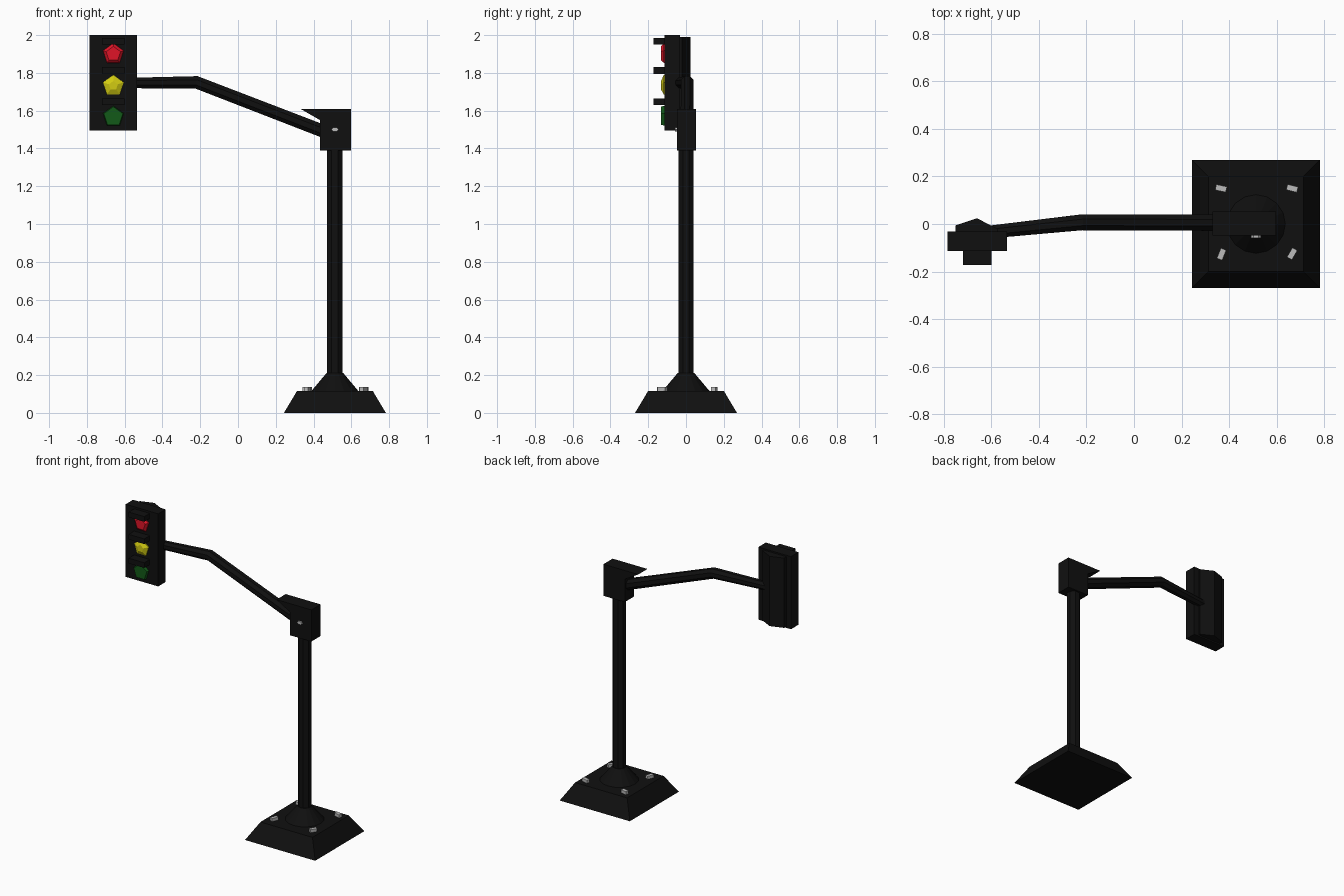
import bpy, bmesh, math
from mathutils import Vector

if "Cube" in bpy.data.objects:
    bpy.data.objects.remove(bpy.data.objects["Cube"])


def material(name, rgb):
    m = bpy.data.materials.new(name)
    m.diffuse_color = (*rgb, 1)
    m.use_nodes = True
    m.node_tree.nodes["Principled BSDF"].inputs["Base Color"].default_value = m.diffuse_color
    return m


BLACK = material("black", (0.005, 0.005, 0.005))
RED = material("red", (0.74, 0.007, 0.02))
YELLOW = material("yellow", (0.65, 0.6, 0.006))
GREEN = material("green", (0.006, 0.1, 0.009))
STEEL = material("steel", (0.5, 0.5, 0.5))
X, Y, Z = Vector((1, 0, 0)), Vector((0, 1, 0)), Vector((0, 0, 1))


def ring(c, r, n, u=X, v=Y, phase=0.0):
    """Regular polygon around c in the plane of u and v."""
    return [Vector(c) + r * (math.cos(a) * u + math.sin(a) * v)
            for a in (phase + 2 * math.pi * i / n for i in range(n))]


def loft(name, rings, mat):
    """Closed flat-shaded solid through matching rings."""
    bm = bmesh.new()
    rows = [[bm.verts.new(p) for p in r] for r in rings]
    n = len(rows[0])
    for a, b in zip(rows, rows[1:]):
        for i in range(n):
            j = (i + 1) % n
            bm.faces.new((a[i], a[j], b[j], b[i]))
    bm.faces.new(rows[0])
    bm.faces.new(rows[-1])
    bmesh.ops.recalc_face_normals(bm, faces=bm.faces)
    me = bpy.data.meshes.new(name)
    bm.to_mesh(me)
    bm.free()
    me.materials.append(mat)
    ob = bpy.data.objects.new(name, me)
    bpy.context.collection.objects.link(ob)
    return ob


def box(name, lo, hi, mat):
    (x0, y0, z0), (x1, y1, z1) = lo, hi
    return loft(name, [[(x0, y0, z), (x1, y0, z), (x1, y1, z), (x0, y1, z)]
                       for z in (z0, z1)], mat)


PX = 0.513   # post centre
HX = -0.66   # signal head centre
S2 = math.sqrt(2)

# Base: tapered square foot and round collar
loft("base_foot", [ring((PX, 0, z), h * S2, 4, phase=math.pi / 4)
                   for z, h in ((0, 0.27), (0.117, 0.2))], BLACK)
loft("base_collar", [ring((PX, 0, z), r, 16)
                     for z, r in ((0.115, 0.125), (0.21, 0.045))], BLACK)

# Base bolts, each turned a little differently
for i, (x, y, deg) in enumerate(((0.366, 0.15, -12), (0.665, 0.15, -14),
                                 (0.368, -0.127, 68), (0.665, -0.125, 60))):
    b = box("base_bolt_%d" % i, (-0.023, -0.012, 0), (0.023, 0.012, 0.026), STEEL)
    b.location = (x, y, 0.112)
    b.rotation_euler.z = math.radians(deg)

# Post
loft("post", [ring((PX, 0, z), 0.044, 8, phase=math.pi / 8)
              for z in (0.2, 1.4)], BLACK)

# Connector block with a pointed lip over the arm
profile = ((0.33, 1.61), (0.598, 1.61), (0.598, 1.39), (0.434, 1.39), (0.434, 1.55))
loft("connector", [[(x, y, z) for x, z in profile] for y in (-0.048, 0.053)], BLACK)
loft("connector_bolt", [[p for p in ring((PX, y, 1.5), 0.02, 6, X, Z * 0.6)]
                        for y in (-0.045, -0.058)], STEEL)

# Bent arm, thinner towards the signal
d1 = Vector((-0.67, 0, 0.255)).normalized()
up1 = Y.cross(d1)
mid = (d1 - X).normalized()
loft("arm", [ring((0.48, 0.005, 1.48), 0.037, 8, Y, up1, math.pi / 8),
             ring((-0.22, 0.007, 1.75), 0.036, 8, Y, Y.cross(mid), math.pi / 8),
             ring((-0.62, -0.035, 1.746), 0.029, 8, Y, Y.cross(-X), math.pi / 8)], BLACK)

# Signal head: front housing and ridged back
box("signal_housing", (-0.785, -0.113, 1.495), (-0.535, -0.032, 2.0), BLACK)
back = ((-0.75, -0.035), (-0.75, -0.006), (HX, 0.024), (-0.575, -0.02), (-0.575, -0.035))
loft("signal_back", [[(x, y, z) for x, y in back] for z in (1.505, 1.99)], BLACK)

# Five-sided lenses with a visor over each
for name, z, mat, top, zv in (("red", 1.9, RED, 0.04, 1.968),
                              ("yellow", 1.732, YELLOW, 0.025, 1.813),
                              ("green", 1.568, GREEN, 0.053, 1.647)):
    loft(name + "_lens", [ring((HX, y, z), r, 5, X, Z, math.pi / 2)
                          for y, r in ((-0.11, 0.058), (-0.118, 0.057), (-0.132, top))], mat)
    box(name + "_visor", (-0.72, -0.173, zv - 0.018), (-0.6, -0.11, zv + 0.018), BLACK)
